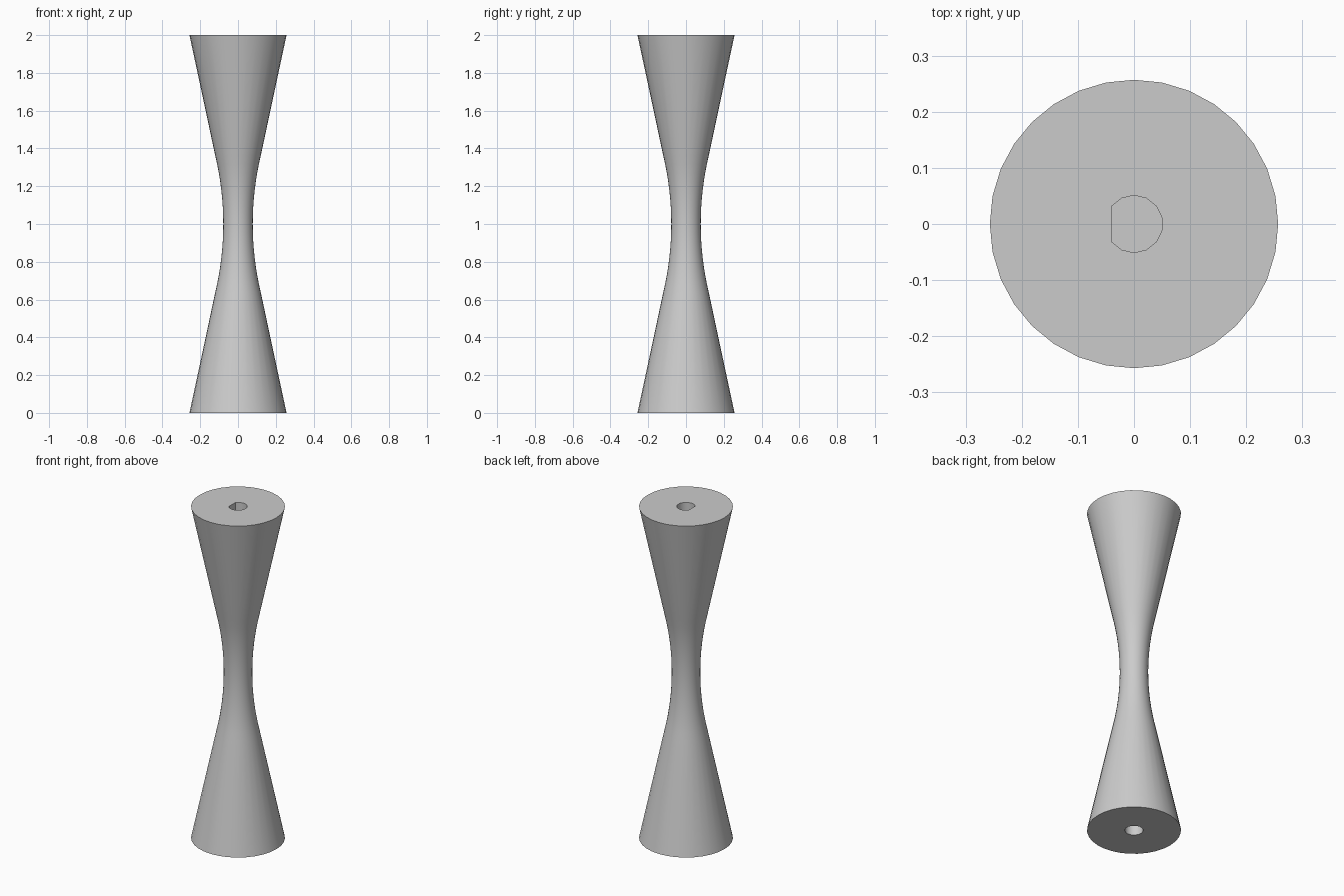
import bpy, bmesh, math

cube = bpy.data.objects.get("Cube")
if cube:
    bpy.data.objects.remove(cube, do_unlink=True)

SIDES = 32
END_R, JOIN_R, WAIST_R = 0.257, 0.12, 0.078
HALF_ARC = 0.36
HOLE_R, HOLE_SIDES, HOLE_DEPTH = 0.051, 14, 0.35


def material(name, rgb):
    mat = bpy.data.materials.new(name)
    mat.use_nodes = True
    mat.diffuse_color = (*rgb, 1)
    mat.node_tree.nodes["Principled BSDF"].inputs["Base Color"].default_value = (*rgb, 1)
    return mat


def ring(bm, outline, z):
    """Closed loop of edges through the outline at height z."""
    verts = [bm.verts.new((x, y, z)) for x, y in outline]
    return [bm.edges.new((v, verts[i - 1])) for i, v in enumerate(verts)]


def circle(radius, sides, start=0.0):
    return [(radius * math.cos(start + math.tau * i / sides),
             radius * math.sin(start + math.tau * i / sides)) for i in range(sides)]


def bridge(bm, a, b):
    bmesh.ops.bridge_loops(bm, edges=a + b)


bm = bmesh.new()

# Waisted body: straight cones joined by a circular arc
sag = JOIN_R - WAIST_R
arc_r = (HALF_ARC ** 2 + sag ** 2) / (2 * sag)
profile = [(END_R, 0)]
for i in range(-8, 9):
    d = HALF_ARC * i / 8
    profile.append((WAIST_R + arc_r - math.sqrt(arc_r ** 2 - d ** 2), 1 + d))
profile.append((END_R, 2))
rings = [ring(bm, circle(r, SIDES), z) for r, z in profile]
for a, b in zip(rings, rings[1:]):
    bridge(bm, a, b)

# Blind sockets: round below, flat-sided shaft socket above
round_hole = circle(HOLE_R, HOLE_SIDES, math.pi / HOLE_SIDES)
flat_hole = [p for p in round_hole if p[0] > -0.9 * HOLE_R]
for outer, outline, z, floor_z in ((rings[0], round_hole, 0, HOLE_DEPTH),
                                   (rings[-1], flat_hole, 2, 2 - HOLE_DEPTH)):
    rim = ring(bm, outline, z)
    floor = ring(bm, outline, floor_z)
    bridge(bm, outer, rim)
    bridge(bm, rim, floor)
    bmesh.ops.contextual_create(bm, geom=floor)

bmesh.ops.recalc_face_normals(bm, faces=bm.faces)
mesh = bpy.data.meshes.new("waisted_spindle")
bm.to_mesh(mesh)
bm.free()

spindle = bpy.data.objects.new("waisted_spindle", mesh)
bpy.context.collection.objects.link(spindle)
mesh.materials.append(material("light_grey", (0.6, 0.6, 0.6)))

bpy.ops.object.select_all(action='DESELECT')
spindle.select_set(True)
bpy.context.view_layer.objects.active = spindle
bpy.ops.object.shade_smooth_by_angle(angle=math.radians(30))
